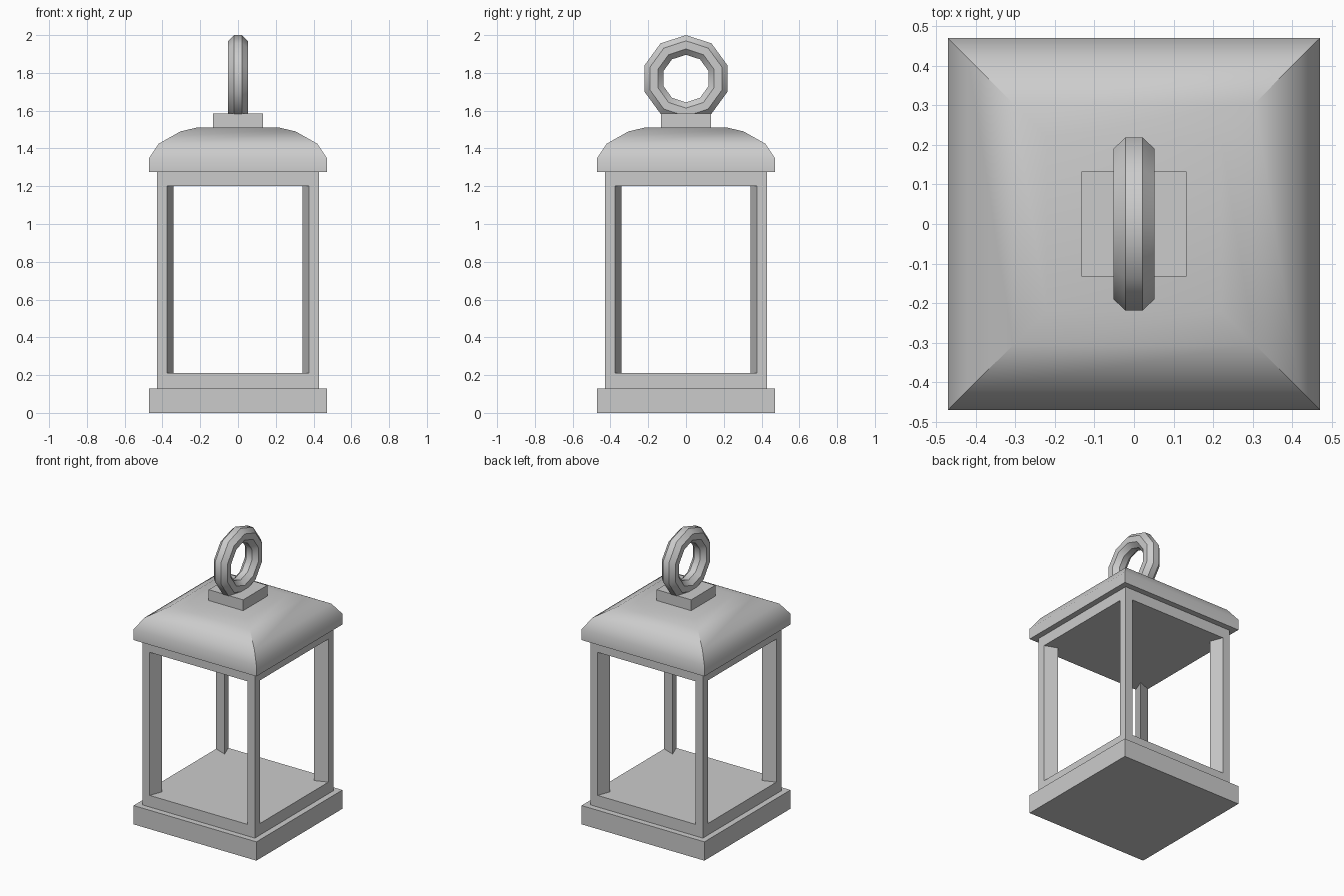
import bpy, bmesh, math

if "Cube" in bpy.data.objects:
    bpy.data.objects.remove(bpy.data.objects["Cube"])


def finish(name, bm, angle=None):
    bmesh.ops.recalc_face_normals(bm, faces=bm.faces)
    mesh = bpy.data.meshes.new(name)
    bm.to_mesh(mesh)
    bm.free()
    obj = bpy.data.objects.new(name, mesh)
    bpy.context.collection.objects.link(obj)
    if angle:
        bpy.ops.object.select_all(action='DESELECT')
        bpy.context.view_layer.objects.active = obj
        obj.select_set(True)
        bpy.ops.object.shade_smooth_by_angle(angle=math.radians(angle))
    return obj


def stack(name, rings, angle=None):
    """Loft a closed solid through (outline, z) rings."""
    bm = bmesh.new()
    loops = [[bm.verts.new((x, y, z)) for x, y in pts] for pts, z in rings]
    n = len(loops[0])
    for a, b in zip(loops, loops[1:]):
        for i in range(n):
            j = (i + 1) % n
            bm.faces.new((a[i], a[j], b[j], b[i]))
    bm.faces.new(loops[0][::-1])
    bm.faces.new(loops[-1])
    return finish(name, bm, angle)


def square(h):
    return [(-h, -h), (h, -h), (h, h), (-h, h)]


def slab(name, h, z0, z1):
    return stack(name, [(square(h), z0), (square(h), z1)])


# Base plinth, floor frame and ceiling frame
slab("base_plinth", 0.47, 0.0, 0.13)
slab("floor_frame", 0.43, 0.13, 0.21)
slab("ceiling_frame", 0.43, 1.20, 1.275)

# Corner posts, splayed toward the inside
post = [(0.43, 0.43), (0.375, 0.43), (0.342, 0.342), (0.43, 0.375)]
for side_y, sy in (("front", -1), ("back", 1)):
    for side_x, sx in (("left", -1), ("right", 1)):
        pts = [(x * sx, y * sy) for x, y in post]
        stack(f"{side_y}_{side_x}_post", [(pts, 0.21), (pts, 1.20)])

# Domed square roof with a straight rim
roof = [(0.47, 1.275), (0.47, 1.35), (0.42, 1.425), (0.305, 1.49), (0.22, 1.51)]
stack("roof", [(square(h), z) for h, z in roof], angle=35)

# Block carrying the handle
slab("handle_block", 0.132, 1.51, 1.585)

# Low-poly ring: octagonal section swept around ten sides
bm = bmesh.new()
SIDES, SEC, R, r = 10, 8, 0.178, 0.0563
grid = []
for i in range(SIDES):
    a = 2 * math.pi * i / SIDES
    row = []
    for k in range(SEC):
        b = 2 * math.pi * (k + 0.5) / SEC
        d = R + r * math.cos(b)
        row.append(bm.verts.new((r * math.sin(b), d * math.sin(a), 1.77 + d * math.cos(a))))
    grid.append(row)
for i in range(SIDES):
    for k in range(SEC):
        p, q, m = grid[i], grid[(i + 1) % SIDES], (k + 1) % SEC
        bm.faces.new((p[k], p[m], q[m], q[k]))
finish("handle_ring", bm, angle=40)
